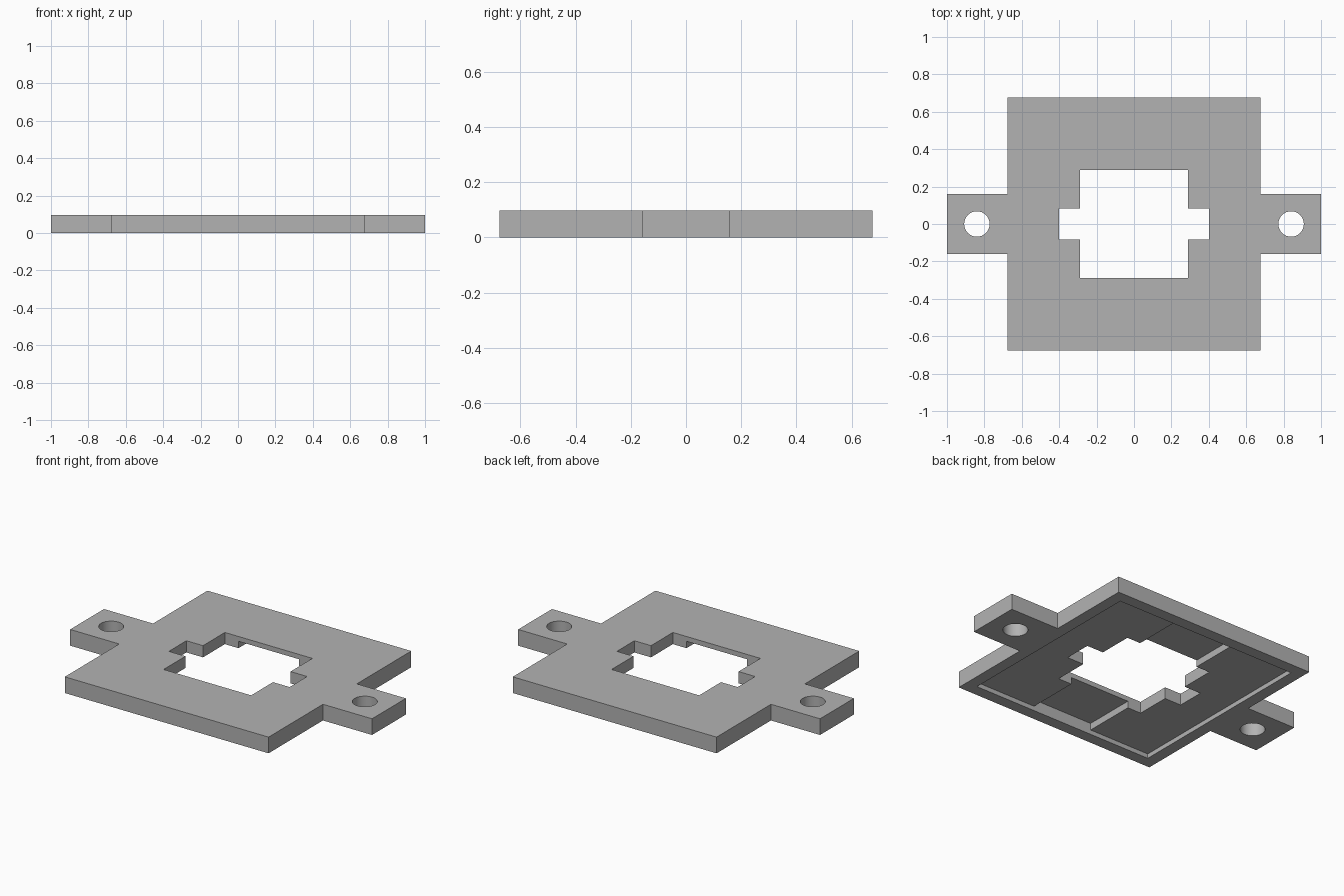
import bpy
import bmesh
from math import cos, sin, tau, radians

cube = bpy.data.objects.get("Cube")
if cube:
    bpy.data.objects.remove(cube, do_unlink=True)

THICK = 0.097
POCKET = 0.027      # shallow recess under the plate
CHANNEL = 0.068     # deeper channel across the recess

grey = bpy.data.materials.new("neutral_grey")
grey.use_nodes = True
colour = (0.45, 0.45, 0.45, 1)
grey.diffuse_color = colour
grey.node_tree.nodes["Principled BSDF"].inputs["Base Color"].default_value = colour


def prism(name, outline, z0, z1):
    """Extrude a counter-clockwise outline from z0 to z1."""
    bm = bmesh.new()
    base = bm.faces.new([bm.verts.new((x, y, z0)) for x, y in outline])
    top = bmesh.ops.extrude_face_region(bm, geom=[base])["geom"]
    bmesh.ops.translate(bm, vec=(0, 0, z1 - z0),
                        verts=[v for v in top if isinstance(v, bmesh.types.BMVert)])
    bmesh.ops.recalc_face_normals(bm, faces=bm.faces)
    mesh = bpy.data.meshes.new(name)
    bm.to_mesh(mesh)
    bm.free()
    mesh.materials.append(grey)
    ob = bpy.data.objects.new(name, mesh)
    bpy.context.collection.objects.link(ob)
    return ob


def eared_square(half, tip, ear):
    """Square outline with a rectangular ear on each x side."""
    right = [(half, -half), (half, -ear), (tip, -ear),
             (tip, ear), (half, ear), (half, half)]
    return right + [(-x, -y) for x, y in right]


def rectangle(hx, hy):
    return [(-hx, -hy), (hx, -hy), (hx, hy), (-hx, hy)]


def circle(cx, r, sides=32):
    return [(cx + r * cos(tau * i / sides), r * sin(tau * i / sides))
            for i in range(sides)]


# Square plate with two mounting ears
plate = prism("mounting_plate", eared_square(0.675, 1.0, 0.16), 0, THICK)

# Central window, underside recesses and screw holes
cutters = [
    prism("pocket_cutter", rectangle(0.605, 0.605), -0.1, POCKET),
    prism("channel_cutter", rectangle(0.2, 0.605), -0.2, CHANNEL),
    prism("window_cutter", eared_square(0.29, 0.4, 0.083), -0.3, 0.3),
]
cutters += [prism("screw_hole_cutter", circle(s * 0.84, 0.068), -0.3, 0.3)
            for s in (-1, 1)]

bpy.ops.object.select_all(action="DESELECT")
bpy.context.view_layer.objects.active = plate
plate.select_set(True)
for cutter in cutters:
    cutter.hide_render = True
    mod = plate.modifiers.new("cut", "BOOLEAN")
    mod.operation = "DIFFERENCE"
    mod.solver = "EXACT"
    mod.object = cutter
    bpy.ops.object.modifier_apply(modifier=mod.name)
    bpy.data.objects.remove(cutter, do_unlink=True)

bpy.ops.object.shade_smooth_by_angle(angle=radians(30))
